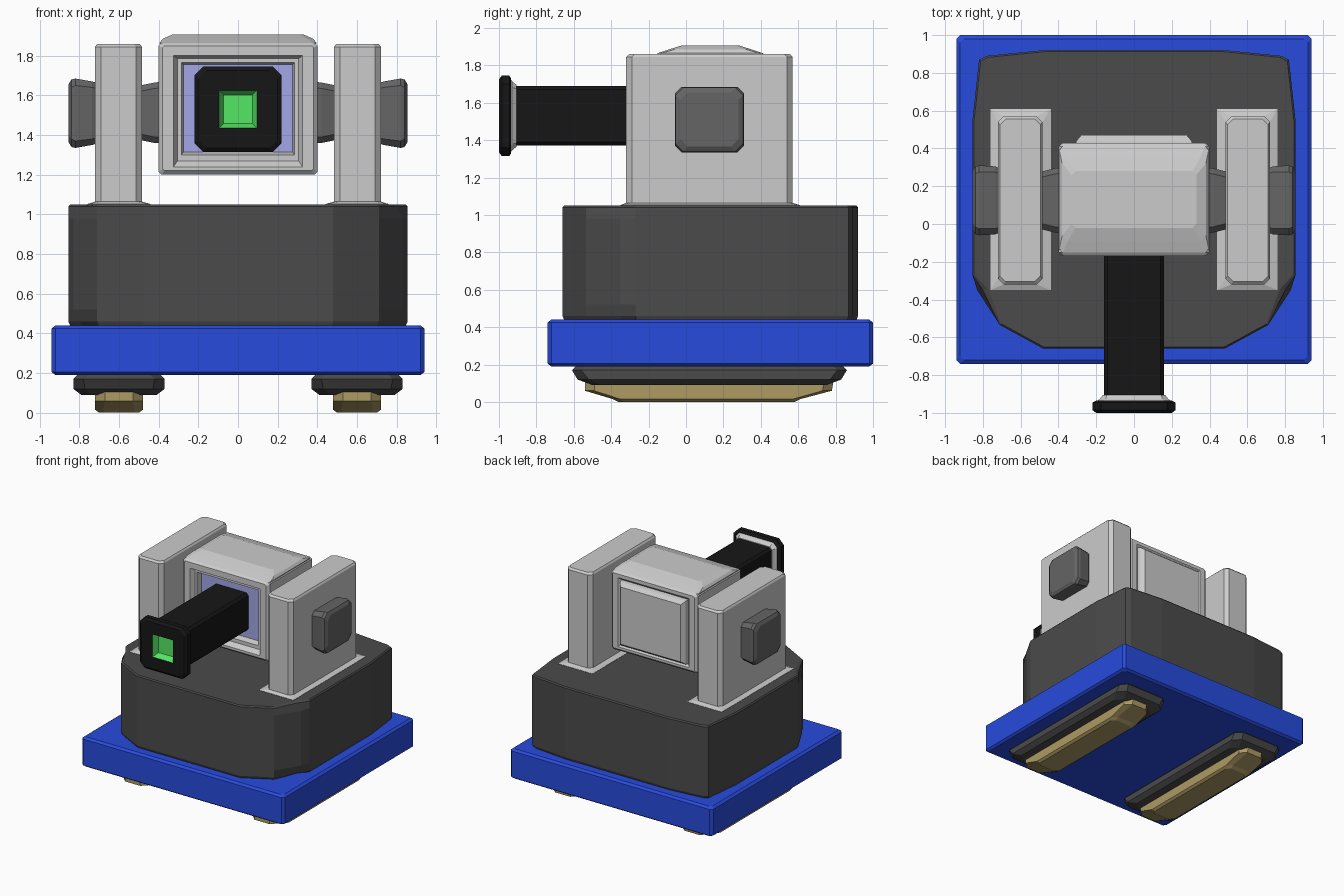
import bpy, bmesh

AXES = {"x": (2, 0, 1), "y": (0, 2, 1), "z": (0, 1, 2)}


def material(name, rgb):
    m = bpy.data.materials.new(name)
    m.diffuse_color = (*rgb, 1)
    return m


BLUE = material("blue", (0.02, 0.07, 0.72))
DARK = material("dark_grey", (0.07, 0.07, 0.07))
CAP = material("mid_grey", (0.13, 0.13, 0.13))
BLACK = material("black", (0.008, 0.008, 0.008))
GOLD = material("gold", (0.42, 0.33, 0.13))
GREEN = material("green", (0.09, 0.8, 0.13))
LILAC = material("lilac", (0.36, 0.39, 0.8))


def skin(name, rings, mat=None, mirror=False, tail=None, strips=0):
    """Skin closed rings into a solid; tail colours the end cap and last strips."""
    bm = bmesh.new()
    vs = [[bm.verts.new(p) for p in r] for r in rings]
    n = len(vs[0])
    bm.faces.new(vs[0])
    for k in range(len(vs) - 1):
        for i in range(n):
            j = (i + 1) % n
            f = bm.faces.new((vs[k][i], vs[k][j], vs[k + 1][j], vs[k + 1][i]))
            f.material_index = int(bool(tail) and k >= len(vs) - 1 - strips)
    bm.faces.new(vs[-1]).material_index = int(bool(tail))
    bmesh.ops.remove_doubles(bm, verts=bm.verts, dist=1e-5)
    bmesh.ops.recalc_face_normals(bm, faces=bm.faces)
    me = bpy.data.meshes.new(name)
    bm.to_mesh(me)
    bm.free()
    ob = bpy.data.objects.new(name, me)
    bpy.context.collection.objects.link(ob)
    if mat or tail:
        me.materials.append(mat or GREY)
    if tail:
        me.materials.append(tail)
    if mirror:
        ob.modifiers.new("mirror", "MIRROR")
    return ob


GREY = material("grey", (0.8, 0.8, 0.8))


def loft(name, axis, sections, mat=None, **kw):
    """Sections (t, u0, u1, v0, v1, corner chamfer) along an axis."""
    rings = []
    for t, a, b, c, d, k in sections:
        uv = [(a + k, c), (b - k, c), (b, c + k), (b, d - k),
              (b - k, d), (a + k, d), (a, d - k), (a, c + k)]
        rings.append([[(u, v, t)[i] for i in AXES[axis]] for u, v in uv])
    return skin(name, rings, mat, **kw)


# Skids under the plate
loft("skid_runner", "z", [(0, .50, .70, -.36, .58, .03), (.015, .48, .72, -.39, .61, .04),
                          (.06, .48, .72, -.54, .78, .05), (.12, .48, .72, -.54, .79, .05)],
     GOLD, mirror=True)
loft("skid_mount", "z", [(.09, .41, .79, -.50, .75, .05), (.12, .37, .83, -.58, .83, .06),
                         (.17, .37, .83, -.61, .86, .05), (.19, .39, .81, -.59, .84, .05)],
     DARK, mirror=True)

# Base plate
loft("base_plate", "z", [(.19, -.92, .92, -.72, .98, .02), (.205, -.94, .94, -.74, 1, .02),
                         (.425, -.94, .94, -.74, 1, .02), (.44, -.92, .92, -.72, .98, .02)], BLUE)


# Main body with rounded outline and clipped front corners
def body_ring(z, scale, clip):
    half = [(.48, -.66), (.71, -.535), (.83 - clip, -.35), (.855, -.27), (.855, .55),
            (.82, .87), (.78, .89), (.48, .92)]
    pts = half + [(-x, y) for x, y in reversed(half)]
    return [(x * scale, .13 + (y - .13) * scale, z) for x, y in pts]


skin("main_body", [body_ring(.43, .985, .05), body_ring(.46, 1, .03), body_ring(.52, 1, 0),
                   body_ring(.98, 1, 0), body_ring(1.04, 1, .03), body_ring(1.05, .99, .05)], DARK)

# Side uprights with a thin flared foot
loft("upright", "z", [(1.03, .44, .76, -.35, .61, 0), (1.052, .44, .76, -.35, .61, 0),
                      (1.065, .485, .72, -.32, .57, .03), (1.845, .485, .72, -.32, .57, .03),
                      (1.86, .495, .71, -.305, .555, .03)], mirror=True)

# Pivot hubs and outer caps
loft("pivot_hub", "x", [(.37, -.05, .30, 1.36, 1.67, .03), (.42, -.045, .295, 1.36, 1.665, .03),
                        (.52, -.02, .27, 1.38, 1.645, .03)], CAP, mirror=True)
loft("pivot_cap", "x", [(.70, -.04, .29, 1.36, 1.66, .03), (.735, -.055, .305, 1.35, 1.67, .03),
                        (.82, -.06, .31, 1.335, 1.685, .035), (.84, -.055, .305, 1.34, 1.68, .04),
                        (.855, -.03, .28, 1.365, 1.655, .04)], CAP, mirror=True)

# Central housing: raised rear panel, recessed front window
loft("housing", "y", [(.47, -.28, .28, 1.29, 1.77, 0), (.44, -.305, .305, 1.265, 1.795, 0),
                      (.41, -.31, .31, 1.26, 1.80, 0), (.43, -.33, .33, 1.24, 1.82, 0),
                      (.43, -.38, .38, 1.22, 1.85, .01), (.41, -.40, .40, 1.20, 1.865, .015),
                      (-.15, -.40, .40, 1.20, 1.865, .015), (-.17, -.38, .38, 1.22, 1.85, .01),
                      (-.17, -.325, .325, 1.24, 1.80, 0), (-.135, -.305, .305, 1.27, 1.785, 0),
                      (-.135, -.285, .285, 1.30, 1.765, 0), (-.09, -.275, .275, 1.315, 1.755, 0)],
     tail=LILAC)
loft("housing_top", "z", [(1.84, -.39, .39, -.16, .42, .01), (1.865, -.395, .395, -.15, .41, .02),
                          (1.885, -.38, .38, -.09, .35, .03), (1.907, -.33, .33, -.02, .28, .02)])

# Barrel, pale collar and muzzle with a green socket
loft("barrel", "y", [(-.07, -.16, .16, 1.37, 1.69, .02), (-.93, -.16, .16, 1.37, 1.69, .02)], BLACK)
loft("muzzle_collar", "y", [(-.905, -.165, .165, 1.365, 1.695, .02),
                            (-.925, -.18, .18, 1.35, 1.71, .03),
                            (-.945, -.205, .205, 1.325, 1.735, .04)])
loft("muzzle", "y", [(-.935, -.20, .20, 1.33, 1.73, .04), (-.945, -.22, .22, 1.315, 1.745, .045),
                     (-.985, -.22, .22, 1.315, 1.745, .045), (-1, -.20, .20, 1.335, 1.725, .04),
                     (-1, -.095, .095, 1.435, 1.625, 0), (-.95, -.072, .072, 1.458, 1.602, 0)],
     BLACK, tail=GREEN, strips=1)
